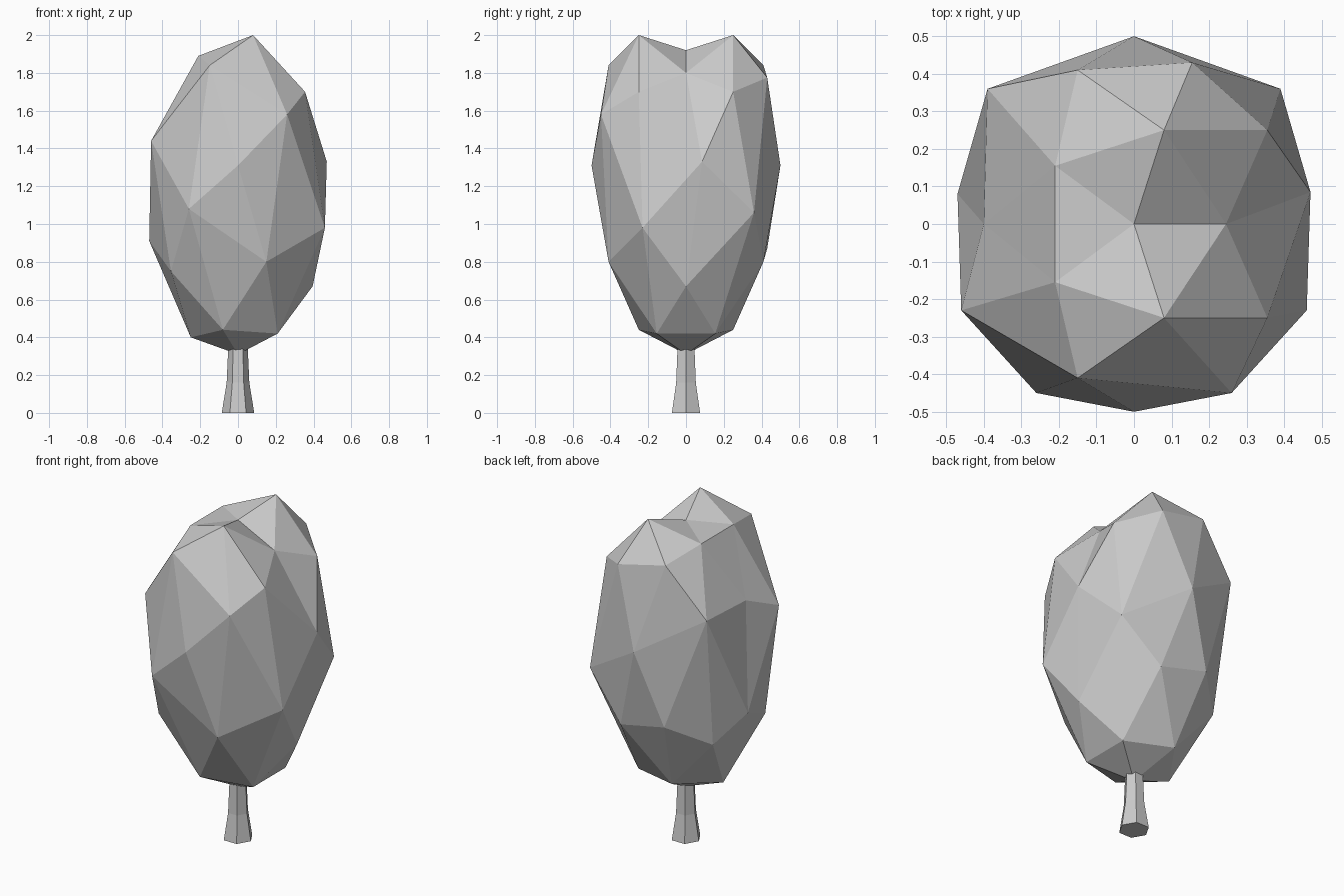
import bpy
import bmesh
from math import cos, sin, radians
from mathutils import Vector

default_cube = bpy.data.objects.get("Cube")
if default_cube:
    bpy.data.objects.remove(default_cube, do_unlink=True)

# One flat grey for the whole tree
grey = bpy.data.materials.new("plain_grey")
grey.use_nodes = True
grey.diffuse_color = (0.6, 0.6, 0.6, 1)
grey.node_tree.nodes["Principled BSDF"].inputs["Base Color"].default_value = grey.diffuse_color


def add_object(name, bm):
    bmesh.ops.recalc_face_normals(bm, faces=bm.faces[:])
    mesh = bpy.data.meshes.new(name)
    bm.to_mesh(mesh)
    bm.free()
    mesh.materials.append(grey)
    obj = bpy.data.objects.new(name, mesh)
    bpy.context.collection.objects.link(obj)
    return obj


def nearest(verts, height, angle):
    """Vertex of the unit sphere closest to a height and compass angle."""
    r = (1 - height * height) ** 0.5
    a = radians(angle)
    target = Vector((r * cos(a), r * sin(a), height))
    return min(verts, key=lambda v: (v.co - target).length)


# Crown: a faceted sphere whose rings are nudged into an uneven, two-lobed top
CROWN_BOTTOM, CROWN_TOP = 0.31, 1.92
UPPER, LOWER = 0.447, -0.447
rings = [
    # (unit height, {angle: position})
    (0.851, {0: (0.245, 0, 1.8), 72: (0.08, 0.25, 2), -72: (0.08, -0.25, 2),
             144: (-0.21, 0.155, 1.89), -144: (-0.21, -0.155, 1.89)}),
    (0.526, {36: (0.355, 0.25, 1.7), -36: (0.355, -0.25, 1.7), 180: (-0.4, 0, 1.54),
             108: (-0.15, 0.41, 1.84), -108: (-0.15, -0.41, 1.84)}),
    (UPPER, {0: (0.47, 0.085, 1.33), 72: (0.155, 0.43, 1.775), -72: (0.26, -0.45, 1.58),
             144: (-0.39, 0.36, 1.55), -144: (-0.46, -0.23, 1.44)}),
    (0, {90: (0, 0.5, 1.31), -90: (0, -0.5, 1.31)}),
    (LOWER, {36: (0.39, 0.36, 1.06), -36: (0.46, -0.23, 0.98), 180: (-0.47, 0.08, 0.91),
             108: (-0.155, 0.43, 0.87), -108: (-0.26, -0.45, 1.08)}),
    (-0.526, {0: (0.395, 0, 0.67), 72: (0.15, 0.41, 0.8), -72: (0.15, -0.41, 0.8),
              144: (-0.355, 0.25, 0.75), -144: (-0.355, -0.25, 0.75)}),
    (-0.851, {36: (0.21, 0.155, 0.42), -36: (0.21, -0.155, 0.42), 180: (-0.25, 0, 0.4),
              108: (-0.08, 0.25, 0.44), -108: (-0.08, -0.25, 0.44)}),
]
# Waist points that merge into a neighbour: (waist angle, ring, ring angle)
merges = [(18, UPPER, 0), (-54, UPPER, -72), (126, UPPER, 144), (-162, UPPER, -144),
          (54, LOWER, 36), (-18, LOWER, -36), (162, LOWER, 180), (-126, LOWER, -108)]

bm = bmesh.new()
bmesh.ops.create_icosphere(bm, subdivisions=2, radius=1)
verts = bm.verts[:]
placed = {nearest(verts, 1, 0): (0, 0, CROWN_TOP), nearest(verts, -1, 0): (0, 0, CROWN_BOTTOM)}
for height, points in rings:
    for angle, position in points.items():
        placed[nearest(verts, height, angle)] = position
for waist_angle, height, angle in merges:
    placed[nearest(verts, 0, waist_angle)] = placed[nearest(verts, height, angle)]
for vert, position in placed.items():
    vert.co = position
bmesh.ops.remove_doubles(bm, verts=bm.verts[:], dist=0.001)
add_object("crown", bm)

# Trunk: a six-sided stem that flares towards the ground
SIDES = 6
bm = bmesh.new()
loops = []
for z, r in [(0, 0.086), (0.16, 0.06), (0.34, 0.052)]:
    corners = [radians(360 * i / SIDES) for i in range(SIDES)]
    loops.append([bm.verts.new((r * cos(a), r * sin(a), z)) for a in corners])
for low, high in zip(loops, loops[1:]):
    for i in range(SIDES):
        j = (i + 1) % SIDES
        bm.faces.new((low[i], low[j], high[j], high[i]))
bm.faces.new(loops[0][::-1])
bm.faces.new(loops[-1])
add_object("trunk", bm)
